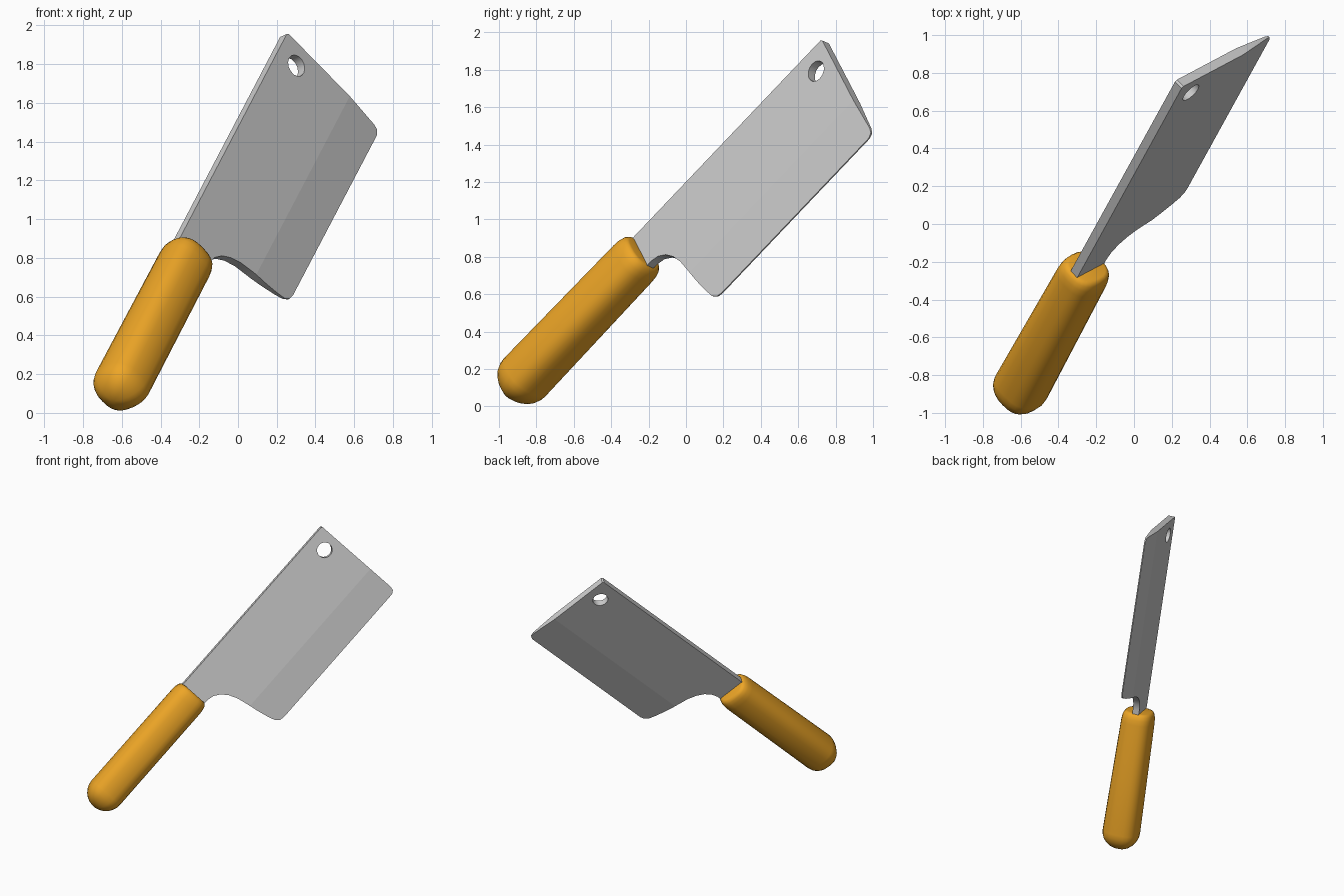
import bpy, bmesh, math
from mathutils import Matrix, Vector

if "Cube" in bpy.data.objects:
    bpy.data.objects.remove(bpy.data.objects["Cube"])

# Tilted frame: u along the knife, v from spine to cutting edge, n across the blade
U = Vector((0.355, 0.644, 0.677)).normalized()
V = Vector((0.656, 0.348, -0.669))
V = (V - U * V.dot(U)).normalized()
N = U.cross(V)
FRAME = Matrix.Translation((-0.32, -0.27, 0.89)) @ Matrix((U, V, N)).transposed().to_4x4()


def make_object(name, bm):
    bmesh.ops.recalc_face_normals(bm, faces=bm.faces)
    mesh = bpy.data.meshes.new(name)
    bm.to_mesh(mesh)
    bm.free()
    ob = bpy.data.objects.new(name, mesh)
    bpy.context.collection.objects.link(ob)
    return ob


# Blade: extruded outline, thinned to an edge beyond the grind line
HALF, RIDGE, EDGE = 0.026, 0.49, 0.745
outline = [(-0.15, 0.0), (1.562, 0.0), (1.572, 0.01), (1.575, 0.70), (1.567, 0.73),
           (1.54, EDGE), (0.32, EDGE), (0.285, 0.737), (0.26, 0.71), (0.243, 0.65),
           (0.225, 0.56), (0.212, 0.47), (0.195, 0.38), (0.17, 0.315), (0.135, 0.265),
           (0.09, 0.232), (0.04, 0.219), (-0.15, 0.217)]
bm = bmesh.new()
face = bm.faces.new([bm.verts.new((a, b, -HALF)) for a, b in outline])
ext = bmesh.ops.extrude_face_region(bm, geom=[face])
top = [g for g in ext["geom"] if isinstance(g, bmesh.types.BMVert)]
bmesh.ops.translate(bm, verts=top, vec=(0, 0, 2 * HALF))
bmesh.ops.bisect_plane(bm, geom=bm.verts[:] + bm.edges[:] + bm.faces[:],
                       plane_co=(0, RIDGE, 0), plane_no=(0, 1, 0))
for vert in bm.verts:
    t = max(0, (vert.co.y - RIDGE) / (EDGE - RIDGE))
    vert.co.z *= 1 - 0.85 * t
blade = make_object("blade", bm)

# Hanging hole
bm = bmesh.new()
bmesh.ops.create_cone(bm, cap_ends=True, segments=14, radius1=0.058, radius2=0.058, depth=0.3,
                      matrix=Matrix.Translation((1.454, 0.134, 0)))
cutter = make_object("hole_cutter", bm)
cutter.hide_render = True
mod = blade.modifiers.new("hole", 'BOOLEAN')
mod.object = cutter
mod.solver = 'EXACT'
bpy.context.view_layer.objects.active = blade
bpy.ops.object.modifier_apply(modifier=mod.name)
bpy.data.objects.remove(cutter)

# Smooth shading with a crisp grind line
bm = bmesh.new()
bm.from_mesh(blade.data)
for f in bm.faces:
    f.smooth = True
for e in bm.edges:
    on_ridge = all(abs(v.co.y - RIDGE) < 1e-4 for v in e.verts)
    e.smooth = not on_ridge and e.calc_face_angle(3) < math.radians(35)
bm.to_mesh(blade.data)
bm.free()
blade.matrix_world = FRAME

# Handle: rounded-square loft with a soft rim and a domed butt
SIDES = 24
rings = [(0.008, 0.72), (0.004, 0.83), (-0.012, 0.92), (-0.04, 0.98), (-0.08, 1.0), (-0.53, 1.0)]
for i in range(7):
    ang = math.radians(14 * i)
    rings.append((-0.98 - 0.138 * math.sin(ang), math.cos(ang)))


def power(x, p=2 / 2.6):
    return math.copysign(abs(x) ** p, x)


bm = bmesh.new()
loops = []
for a, s in rings:
    wide = 0.124 + 0.018 * min(1, -min(a, 0))
    loops.append([bm.verts.new((a, 0.108 + 0.136 * s * power(math.cos(w)), wide * s * power(math.sin(w))))
                  for w in (2 * math.pi * k / SIDES for k in range(SIDES))])
for lo, hi in zip(loops, loops[1:]):
    for k in range(SIDES):
        j = (k + 1) % SIDES
        bm.faces.new((lo[k], lo[j], hi[j], hi[k]))
bm.faces.new(loops[0])
bm.faces.new(loops[-1])
handle = make_object("handle", bm)
handle.matrix_world = FRAME
orange = bpy.data.materials.new("orange_handle")
orange.diffuse_color = (0.85, 0.38, 0.02, 1)
orange.use_nodes = True
orange.node_tree.nodes["Principled BSDF"].inputs["Base Color"].default_value = orange.diffuse_color
handle.data.materials.append(orange)
bpy.ops.object.select_all(action='DESELECT')
handle.select_set(True)
bpy.context.view_layer.objects.active = handle
bpy.ops.object.shade_smooth_by_angle(angle=math.radians(40))
